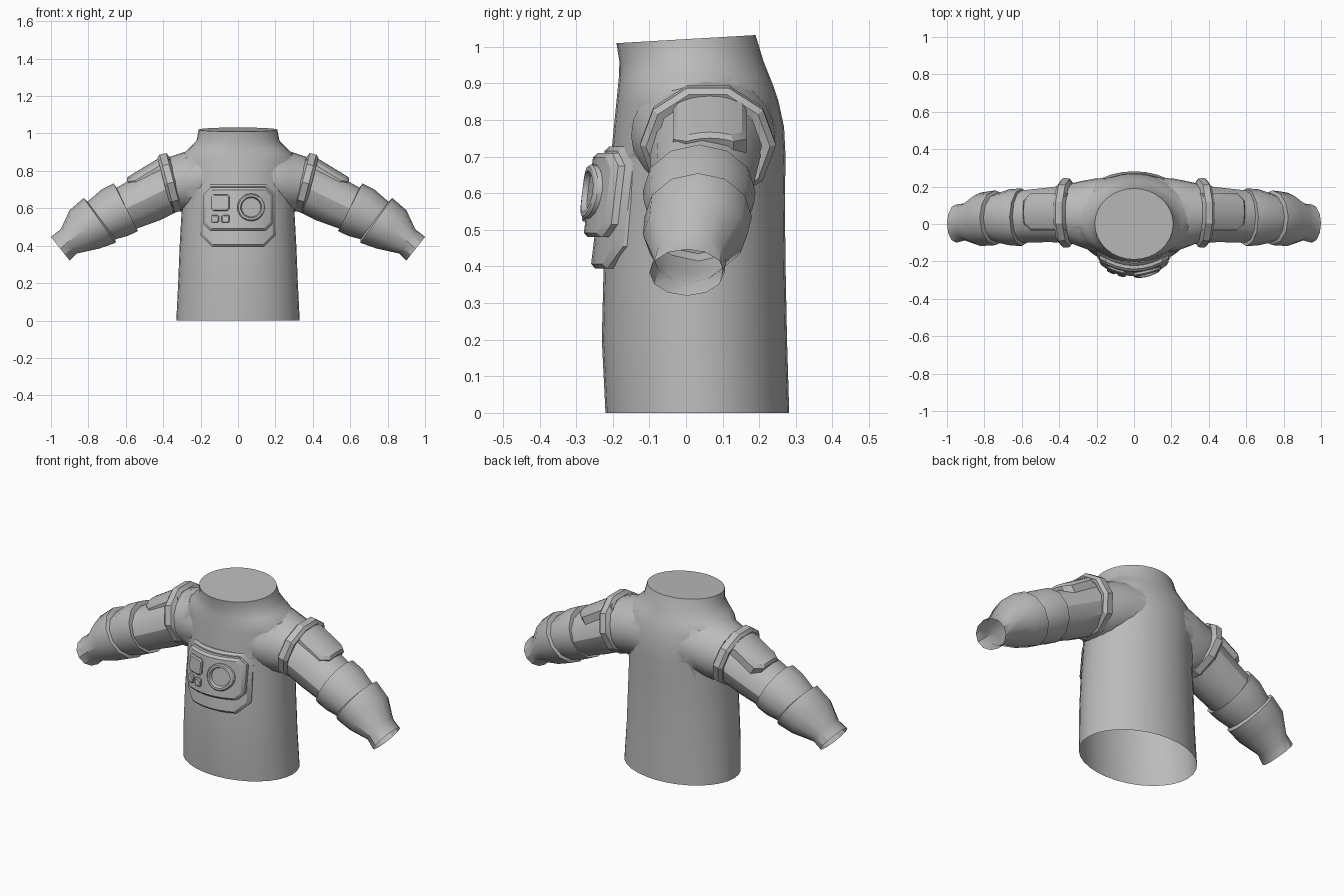
import bpy, bmesh, math
from mathutils import Vector as V

if "Cube" in bpy.data.objects:
    bpy.data.objects.remove(bpy.data.objects["Cube"])

grey = bpy.data.materials.new("suit grey")
grey.diffuse_color = (0.5, 0.5, 0.5, 1)
grey.use_nodes = True
grey.node_tree.nodes["Principled BSDF"].inputs["Base Color"].default_value = grey.diffuse_color


def finish(name, bm, mirror=False, angle=35):
    bmesh.ops.recalc_face_normals(bm, faces=bm.faces)
    me = bpy.data.meshes.new(name)
    bm.to_mesh(me)
    bm.free()
    me.materials.append(grey)
    ob = bpy.data.objects.new(name, me)
    bpy.context.collection.objects.link(ob)
    if mirror:
        ob.modifiers.new("mirror", 'MIRROR')
    smooth(ob, angle)
    return ob


def smooth(ob, angle):
    bpy.ops.object.select_all(action='DESELECT')
    ob.select_set(True)
    bpy.context.view_layer.objects.active = ob
    bpy.ops.object.shade_smooth_by_angle(angle=math.radians(angle))


def loft(sections, n, caps=(False, False), turn=0.0):
    """Skin elliptical sections given as centre, half axis u, half axis v."""
    bm = bmesh.new()
    rings = []
    for c, u, v in sections:
        c, u, v = V(c), V(u), V(v)
        angles = [2 * math.pi * (i + turn) / n for i in range(n)]
        rings.append([bm.verts.new(c + u * math.cos(a) + v * math.sin(a)) for a in angles])
    for r, s in zip(rings, rings[1:]):
        for i in range(n):
            j = (i + 1) % n
            bm.faces.new((r[i], r[j], s[j], s[i]))
    for cap, ring in zip(caps, (rings[0], rings[-1])):
        if cap:
            bm.faces.new(ring)
    return bm


def limb(tx, tz, bx, bz, y0, y1):
    """Sleeve section from its top point, bottom point and depth range."""
    return (((tx + bx) / 2, (y0 + y1) / 2, (tz + bz) / 2),
            ((tx - bx) / 2, 0, (tz - bz) / 2), (0, (y1 - y0) / 2, 0))


def chamfered(a0, a1, b0, b1, low, high):
    return [(a0 + low, b0), (a1 - low, b0), (a1, b0 + low), (a1, b1 - high),
            (a1 - high, b1), (a0 + high, b1), (a0, b1 - high), (a0, b0 + low)]


def panel(name, outline, back, front, bevel, place, mirror=False):
    """Bevelled plate bent over a surface; place maps (a, b, depth) to a point."""
    ca = (min(p[0] for p in outline) + max(p[0] for p in outline)) / 2
    cb = (min(p[1] for p in outline) + max(p[1] for p in outline)) / 2
    ra = max(p[0] for p in outline) - ca
    rb = max(p[1] for p in outline) - cb
    bm = bmesh.new()
    rings = []
    for d, inset in ((back, 0), (front - bevel, 0), (front, bevel)):
        rings.append([bm.verts.new((ca + (a - ca) * (1 - inset / ra),
                                    cb + (b - cb) * (1 - inset / rb), d)) for a, b in outline])
    n = len(outline)
    for r, s in zip(rings, rings[1:]):
        for i in range(n):
            j = (i + 1) % n
            bm.faces.new((r[i], r[j], s[j], s[i]))
    bm.faces.new(rings[0])
    bm.faces.new(rings[-1])
    for k in range(1, 8):
        bmesh.ops.bisect_plane(bm, geom=bm.verts[:] + bm.edges[:] + bm.faces[:],
                               plane_co=(ca - ra + k * ra / 4, 0, 0), plane_no=(1, 0, 0))
    for v in bm.verts:
        v.co = place(*v.co)
    return finish(name, bm, mirror, 25)


# Torso: z, half width, front y, back y
body = [(0, .33, -.22, .282), (.2, .32, -.23, .276), (.4, .312, -.225, .272),
        (.58, .302, -.212, .27), (.7, .302, -.205, .272), (.78, .305, -.197, .268),
        (.85, .31, -.19, .253), (.89, .295, -.186, .24), (.92, .262, -.183, .228),
        (.96, .222, -.182, .212)]
rows = [((0, (f + b) / 2, z), (w, 0, 0), (0, (b - f) / 2, 0)) for z, w, f, b in body]
rows.append(((0, 0, 1.021), (.21, 0, 0), (0, .19, .011)))
torso = finish("torso", loft(rows, 32, (True, True)))

# Shoulders joined into the torso
for side in (1, -1):
    secs = [limb(.1, .93, .1, .6, -.15, .25), limb(.22, .925, .2, .59, -.15, .243),
            limb(.29, .9, .27, .578, -.125, .23), limb(.375, .872, .315, .585, -.1, .215)]
    secs = [((c[0] * side, c[1], c[2]), (u[0] * side, 0, u[2]), v) for c, u, v in secs]
    part = finish("shoulder_joiner", loft(secs, 24, (True, True)))
    mod = torso.modifiers.new("join", 'BOOLEAN')
    mod.operation, mod.solver, mod.object = 'UNION', 'EXACT', part
    bpy.context.view_layer.objects.active = torso
    bpy.ops.object.modifier_apply(modifier=mod.name)
    bpy.data.objects.remove(part)

# Open hem at the bottom
bm = bmesh.new()
bm.from_mesh(torso.data)
hem = [f for f in bm.faces if all(v.co.z < .001 for v in f.verts)]
bmesh.ops.delete(bm, geom=hem, context='FACES_ONLY')
bm.to_mesh(torso.data)
bm.free()
smooth(torso, 50)

# Shoulder rings
axis, up = V((.96, 0, -.25)), V((.042, 0, .162))
secs = [(V((.365, .06, .735)) + axis * off, up * s, (0, .184 * s, 0))
        for off, s in ((-.035, .86), (-.022, 1), (.014, 1.01), (.03, .92), (.025, .8))]
finish("shoulder_ring", loft(secs, 10, turn=.5), True, 25)

# Sleeves: upper arm, elbow band, forearm and open cuff
sleeve = [limb(.36, .865, .31, .59, -.1, .21), limb(.5, .795, .42, .535, -.097, .195),
          limb(.65, .71, .545, .49, -.1, .18), limb(.665, .733, .535, .478, -.118, .19),
          limb(.73, .7, .59, .452, -.115, .187), limb(.805, .635, .655, .435, -.1, .165),
          limb(.825, .655, .655, .415, -.113, .18), limb(.9, .59, .74, .385, -.118, .168),
          limb(.948, .488, .862, .358, -.088, .11), limb(1, .447, .9, .32, -.1, .105)]
finish("sleeve", loft(sleeve, 12), True, 32)


# Upper arm pads
def on_arm(y, s, d):
    h = d - 2.5 * (y - .065) ** 2
    return V((.4 + .855 * s + .52 * h, y, .878 - .52 * s + .855 * h))


panel("arm_pad", chamfered(-.035, .165, -.02, .232, .001, .035), -.05, .004, .012, on_arm, True)


# Chest pack
def on_chest(x, z, d):
    return V((x, -.26 + .12 * (z - .4) + 1.75 * x * x - d, z))


panel("chest_plate", chamfered(-.2, .2, .395, .728, .06, .045), -.05, 0, .012, on_chest)
panel("control_box", chamfered(-.185, .185, .48, .71, .035, .035), -.01, .03, .012, on_chest)
panel("large_button", chamfered(-.145, -.045, .585, .675, .012, .012), .02, .045, .006, on_chest)
for x in (-.145, -.088):
    panel("small_button", chamfered(x, x + .043, .523, .565, .006, .006), .02, .045, .005, on_chest)

# Dial ring with sunken face
bm = bmesh.new()
prof = [(.074, .015), (.074, .042), (.068, .048), (.057, .048), (.051, .033)]
rings = [[bm.verts.new(on_chest(.07 + r * math.cos(a), .605 + r * math.sin(a), d))
          for a in [2 * math.pi * i / 20 for i in range(20)]] for r, d in prof]
for r, s in zip(rings, rings[1:]):
    for i in range(20):
        j = (i + 1) % 20
        bm.faces.new((r[i], r[j], s[j], s[i]))
bm.faces.new(rings[-1])
finish("dial", bm, angle=25)
